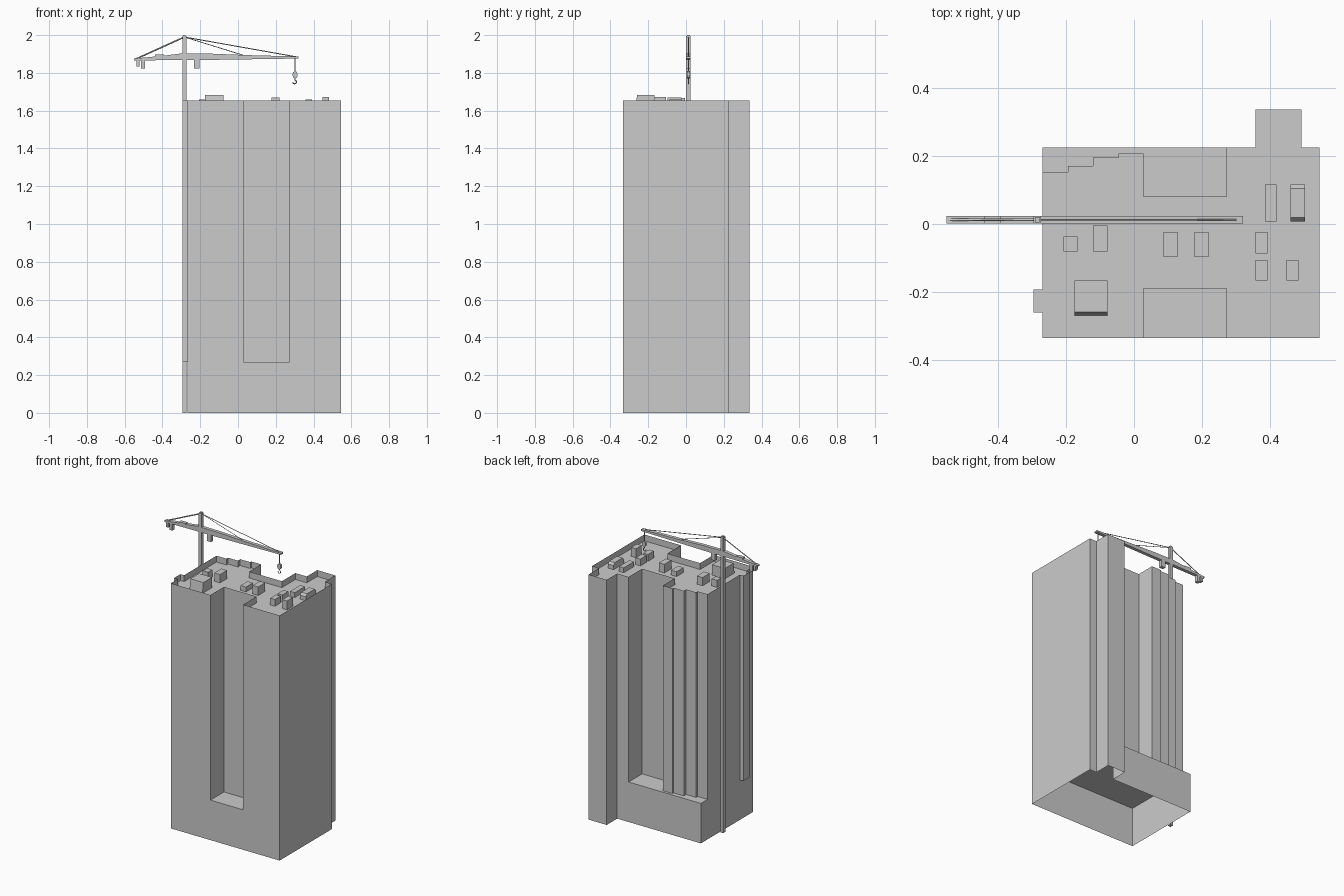
import bpy, bmesh, math
from mathutils import Vector

if "Cube" in bpy.data.objects:
    bpy.data.objects.remove(bpy.data.objects["Cube"])


def finish(name, bm):
    mesh = bpy.data.meshes.new(name)
    bm.to_mesh(mesh)
    bm.free()
    ob = bpy.data.objects.new(name, mesh)
    bpy.context.collection.objects.link(ob)
    return ob


def shell(name, outline, z0, z1, caps=()):
    """Thin upright walls around an outline, with flat slabs at the cap heights."""
    bm = bmesh.new()
    lo = [bm.verts.new((x, y, z0)) for x, y in outline]
    hi = [bm.verts.new((x, y, z1)) for x, y in outline]
    n = len(outline)
    for i in range(n):
        j = (i + 1) % n
        bm.faces.new((lo[i], lo[j], hi[j], hi[i]))
    for z in caps:
        bm.faces.new([bm.verts.new((x, y, z)) for x, y in outline])
    return finish(name, bm)


def prism(name, profile, axis, a, b):
    """Closed prism: profile in (x,z) swept along y, or in (y,z) swept along x."""
    bm = bmesh.new()
    put = (lambda u, v, t: (u, t, v)) if axis == 'y' else (lambda u, v, t: (t, u, v))
    base = bm.faces.new([bm.verts.new(put(u, v, a)) for u, v in profile])
    ext = bmesh.ops.extrude_face_region(bm, geom=[base], use_keep_orig=True)
    step = Vector(put(0, 0, b - a))
    for v in ext['geom']:
        if isinstance(v, bmesh.types.BMVert):
            v.co += step
    bmesh.ops.recalc_face_normals(bm, faces=bm.faces)
    return finish(name, bm)


def box(name, x0, x1, y0, y1, z0, z1):
    return prism(name, [(x0, z0), (x1, z0), (x1, z1), (x0, z1)], 'y', y0, y1)


def rod(name, pts, r):
    """Thin bar along a path of points."""
    cu = bpy.data.curves.new(name, 'CURVE')
    cu.dimensions = '3D'
    cu.bevel_depth = r
    cu.bevel_resolution = 0
    cu.use_fill_caps = True
    sp = cu.splines.new('POLY')
    sp.points.add(len(pts) - 1)
    for p, q in zip(sp.points, pts):
        p.co = (*q, 1)
    ob = bpy.data.objects.new(name, cu)
    bpy.context.collection.objects.link(ob)
    return ob


L, R, F, B = -0.268, 0.545, -0.334, 0.224      # main footprint
DECK, ROOF, TOP = 0.27, 1.612, 1.655
stair_shaft = [(0.492, B), (0.492, 0.336), (0.357, 0.336), (0.357, B)]

# podium: open underneath, deck on top
shell("podium", [(L, F), (R, F), (R, B)] + stair_shaft + [(L, B)], 0, DECK, [DECK])

# tower with front and back recesses, stepped back corner and side bay; walls rise as a parapet
tower = [(L, F), (0.028, F), (0.028, -0.19), (0.272, -0.19), (0.272, F), (R, F), (R, B)]
tower += stair_shaft
tower += [(0.272, B), (0.272, 0.08), (0.028, 0.08), (0.028, 0.207),
          (-0.045, 0.207), (-0.045, 0.195), (-0.12, 0.195), (-0.12, 0.17),
          (-0.194, 0.17), (-0.194, 0.153), (L, 0.153),
          (L, -0.192), (-0.295, -0.192), (-0.295, -0.26), (L, -0.26)]
shell("tower", tower, DECK, TOP, [ROOF])
shell("bay_underside", [(-0.295, -0.26), (L, -0.26), (L, -0.192), (-0.295, -0.192)],
      DECK, DECK + 0.005, [DECK])

# rooftop units: x0, x1, y0, y1, top
units = [(-0.207, -0.166, -0.081, -0.037, 1.66), (-0.12, -0.078, -0.081, -0.005, 1.668),
         (0.087, 0.128, -0.097, -0.023, 1.645), (0.178, 0.219, -0.097, -0.023, 1.67),
         (0.357, 0.392, -0.087, -0.023, 1.658), (0.357, 0.392, -0.166, -0.105, 1.658),
         (0.447, 0.483, -0.166, -0.105, 1.672), (0.384, 0.419, 0.007, 0.116, 1.645)]
for i, (x0, x1, y0, y1, top) in enumerate(units):
    box(f"roof_unit_{i + 1}", x0, x1, y0, y1, ROOF, top)
prism("roof_plant_room", [(-0.268, ROOF), (-0.166, ROOF), (-0.166, 1.682), (-0.259, 1.682)],
      'x', -0.174, -0.078)
prism("roof_duct", [(0.007, ROOF), (0.116, ROOF), (0.116, 1.64), (0.104, 1.655),
                    (0.019, 1.655), (0.007, 1.64)], 'x', 0.46, 0.502)

# crane mast and jib
Y0, Y1, YC = 0.001, 0.024, 0.0125
box("crane_mast", -0.295, -0.273, Y0, Y1, 0, 1.995)
box("mast_cap", -0.291, -0.277, 0.005, 0.02, 1.995, 2.0)
prism("crane_jib", [(-0.55, 1.866), (-0.3, 1.868), (-0.2, 1.868), (0.32, 1.876), (0.32, 1.887),
                    (0.05, 1.894), (-0.15, 1.902), (-0.3, 1.903), (-0.385, 1.892),
                    (-0.55, 1.876)], 'y', Y0, Y1)
box("winch", -0.44, -0.392, Y0, Y1, 1.88, 1.897)
box("operator_cab", -0.233, -0.203, Y0, Y1, 1.822, 1.872)
box("counterweight_large", -0.514, -0.492, Y0, Y1, 1.823, 1.87)
box("counterweight_small", -0.537, -0.522, Y0, Y1, 1.835, 1.87)

# tie cables
peak = (-0.284, YC, 1.99)
rod("back_tie", [peak, (-0.54, YC, 1.874)], 0.004)
rod("front_tie_long", [peak, (0.315, YC, 1.884)], 0.0025)
rod("front_tie_short", [peak, (0.03, YC, 1.893)], 0.002)

# hoist rope, pulley block and hook
HX = 0.302
rod("hoist_rope", [(HX, YC, 1.88), (HX, YC, 1.8)], 0.003)
prism("hook_block", [(HX + 0.014 * math.cos(a), 1.79 + 0.02 * math.sin(a))
                     for a in (k * math.pi / 4 for k in range(8))], 'y', 0.005, 0.02)
rod("hook", [(HX, YC, 1.775), (HX, YC, 1.762)] +
    [(HX - 0.002 + 0.01 * math.cos(math.radians(a)), YC, 1.752 + 0.01 * math.sin(math.radians(a)))
     for a in range(60, -181, -40)], 0.003)
